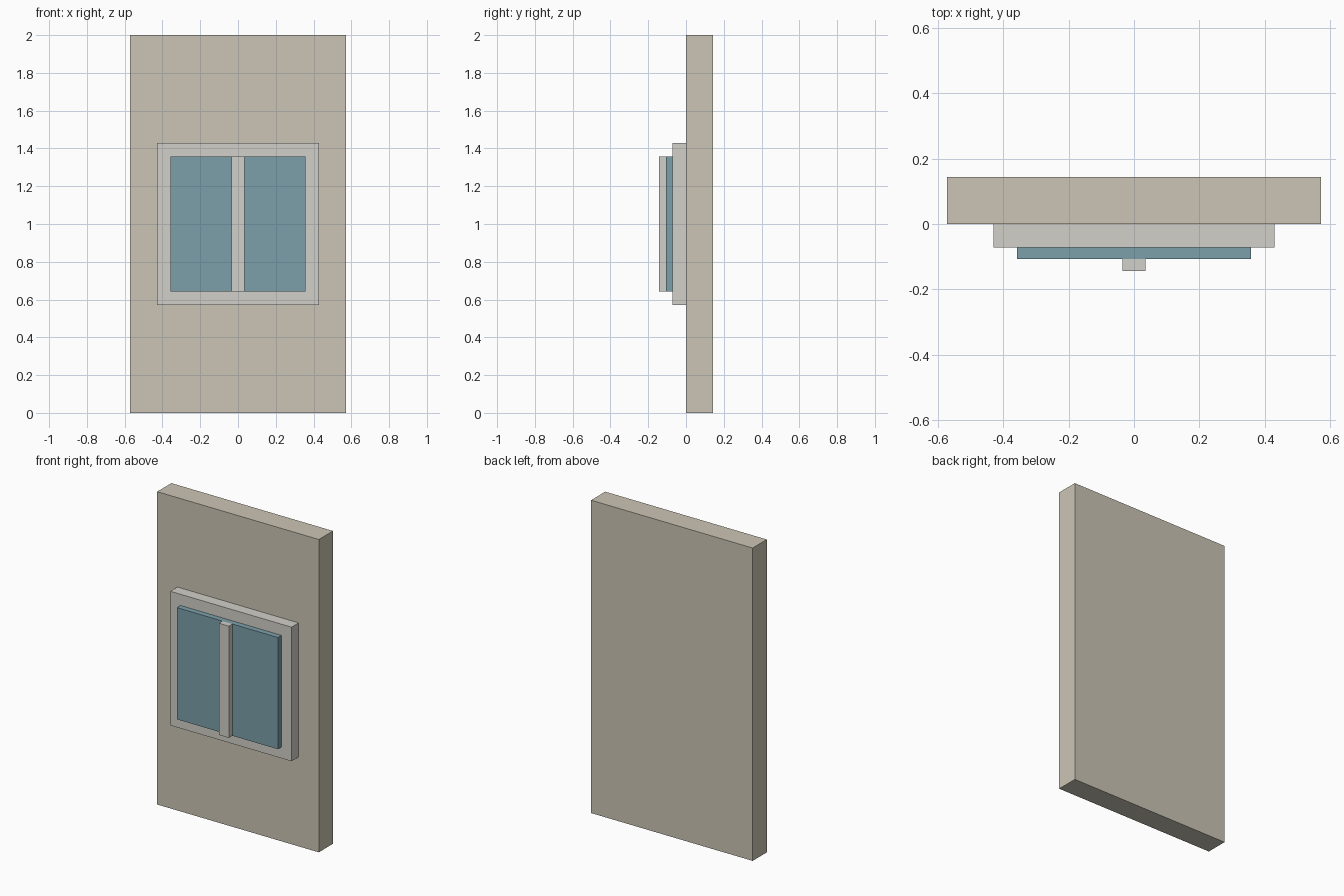
import bpy

if "Cube" in bpy.data.objects:
    bpy.data.objects.remove(bpy.data.objects["Cube"])

U = 1 / 7  # design module: the wall is 8 x 1 x 14 modules


def material(name, rgb):
    m = bpy.data.materials.new(name)
    m.diffuse_color = (*rgb, 1)
    m.use_nodes = True
    m.node_tree.nodes["Principled BSDF"].inputs["Base Color"].default_value = m.diffuse_color
    return m


def box(name, width, height, z_mid, y_front, y_back, mat):
    """Box centred on x = 0, all sizes in modules."""
    bpy.ops.mesh.primitive_cube_add(
        size=1, location=(0, (y_front + y_back) / 2 * U, z_mid * U))
    ob = bpy.context.object
    ob.name = name
    ob.scale = (width * U, (y_back - y_front) * U, height * U)
    bpy.ops.object.transform_apply(location=False, rotation=False, scale=True)
    ob.data.materials.append(mat)
    return ob


plaster = material("plaster", (0.60, 0.56, 0.46))
trim = material("trim", (0.64, 0.63, 0.58))
glass = material("glass", (0.20, 0.35, 0.40))

# Wall panel
box("wall", 8, 14, 7, 0, 1, plaster)
# Window layers, each stepping forward from the wall
box("window_frame", 6, 6, 7, -0.5, 0, trim)
box("window_pane", 5, 5, 7, -0.75, -0.5, glass)
box("window_mullion", 0.5, 5, 7, -1, -0.75, trim)
